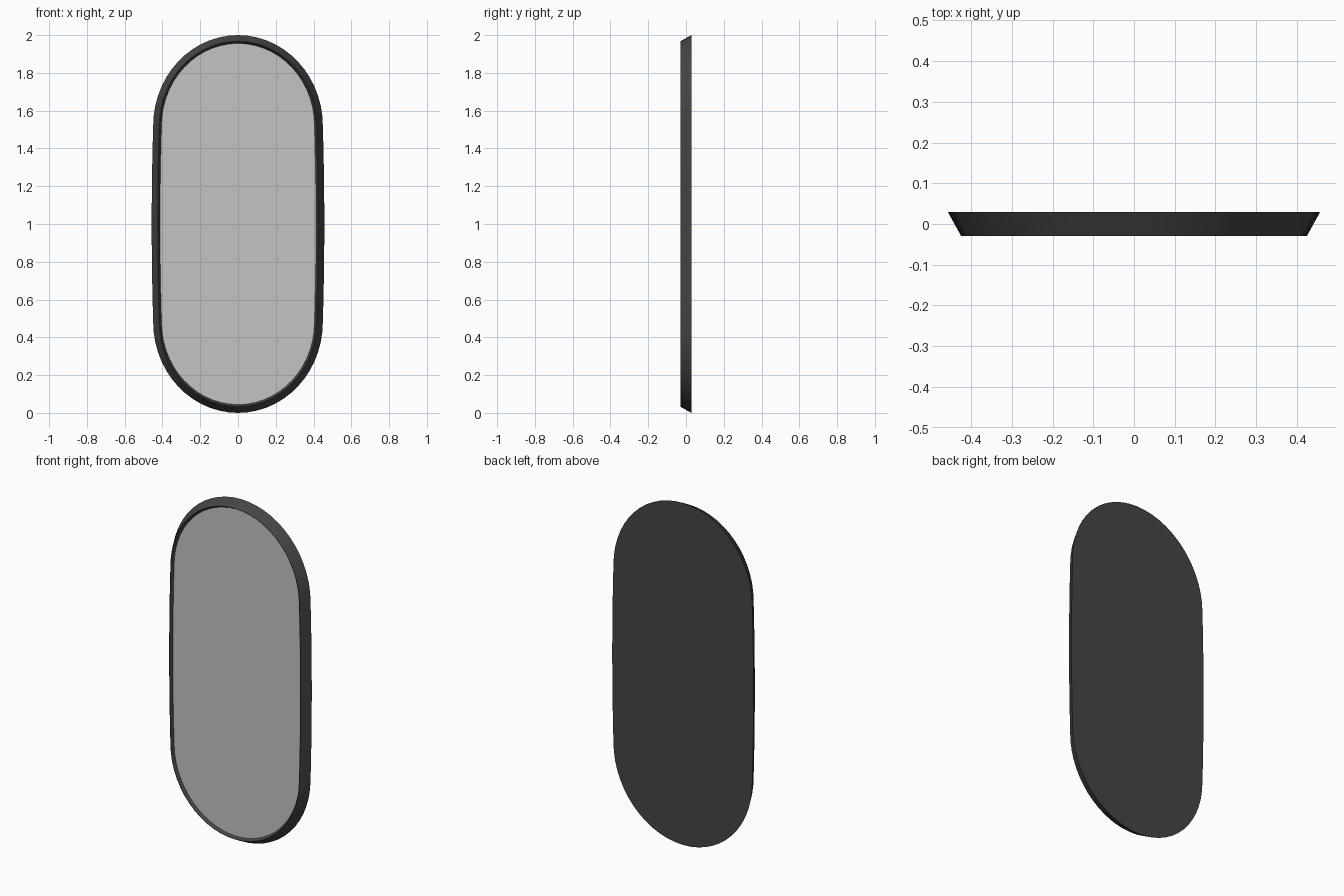
import bpy, bmesh, math

if "Cube" in bpy.data.objects:
    bpy.data.objects.remove(bpy.data.objects["Cube"])

def material(name, v):
    m = bpy.data.materials.new(name)
    m.diffuse_color = (v, v, v, 1)
    m.use_nodes = True
    m.node_tree.nodes["Principled BSDF"].inputs["Base Color"].default_value = m.diffuse_color
    return m

dark = material("dark frame", 0.06)
glass = material("mirror silver", 0.55)

def outline(off):
    """Bowed-side capsule outline, inset by off."""
    pts = []
    n, m = 28, 10
    a, b, c, bow = 0.449 - off, 0.48 - off, 0.52, 0.008
    for s in (1, -1):
        for i in range(n + 1):                  # rounded end
            t = math.pi * i / n
            pts.append((s * a * math.cos(t), 1 + s * (c + b * math.sin(t))))
        for i in range(1, m):                   # slightly bowed side
            u = 1 - 2 * i / m
            pts.append((-s * (a + bow * (1 - u * u)), 1 + s * c * u))
    return pts

def build(name, rings, mat, cap_first, cap_last):
    bm = bmesh.new()
    loops = [[bm.verts.new((x, y, z)) for x, z in outline(off)] for off, y in rings]
    for p, q in zip(loops, loops[1:]):
        for i in range(len(p)):
            j = (i + 1) % len(p)
            bm.faces.new((p[i], p[j], q[j], q[i]))
    if cap_first:
        bm.faces.new(loops[0])
    if cap_last:
        bm.faces.new(loops[-1])
    bmesh.ops.recalc_face_normals(bm, faces=bm.faces)
    me = bpy.data.meshes.new(name)
    bm.to_mesh(me)
    bm.free()
    ob = bpy.data.objects.new(name, me)
    bpy.context.collection.objects.link(ob)
    me.materials.append(mat)
    bpy.ops.object.select_all(action='DESELECT')
    ob.select_set(True)
    bpy.context.view_layer.objects.active = ob
    bpy.ops.object.shade_smooth_by_angle(angle=math.radians(30))
    return ob

# frame: closed back, flared outer side, thin front edge, inward bevel
build("frame", [(0, 0.029), (0.032, -0.029), (0.034, -0.029), (0.044, -0.012), (0.044, -0.004)],
      dark, True, True)
# recessed mirror plate
build("mirror_glass", [(0.0435, -0.006), (0.0435, -0.012)], glass, True, True)
